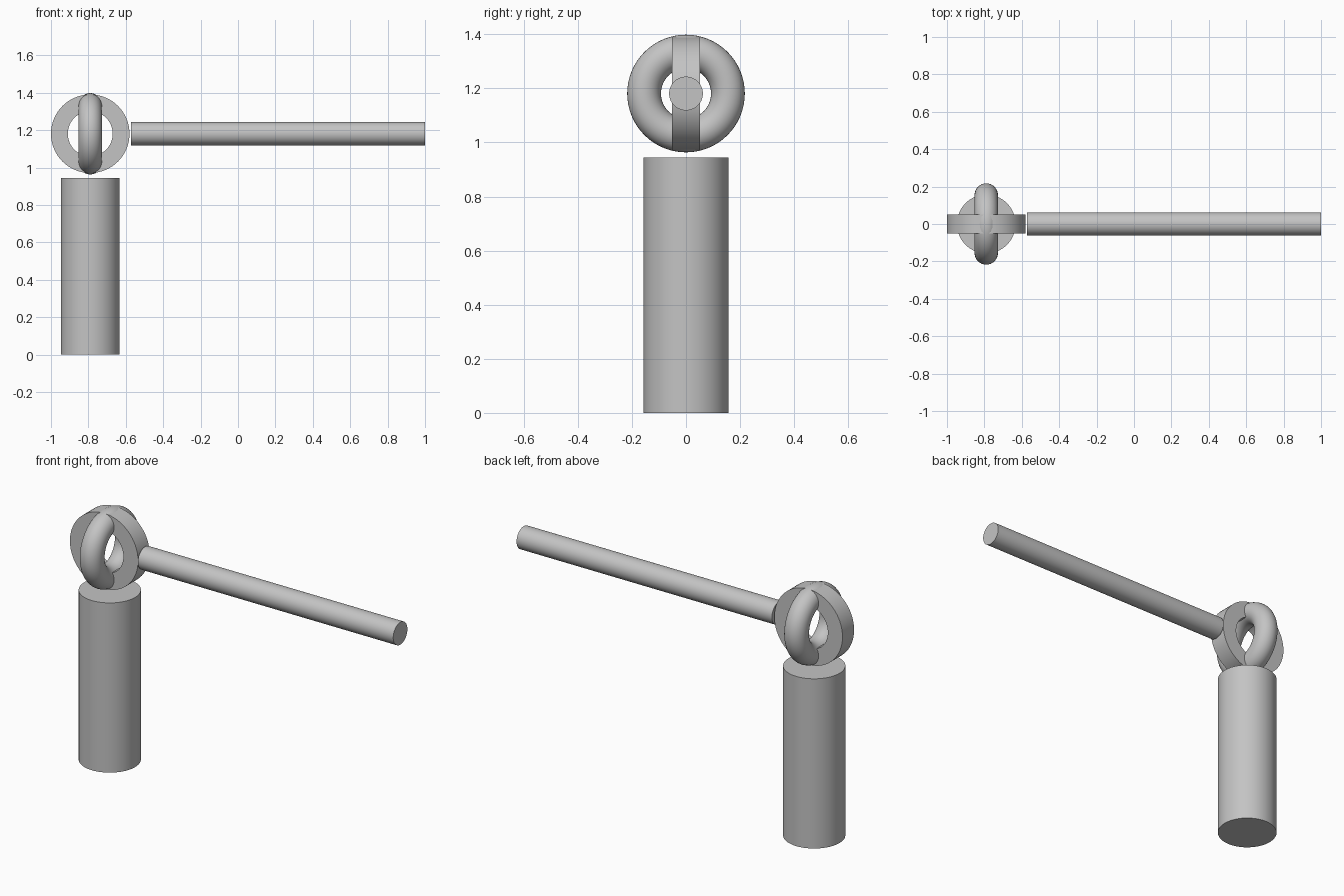
import bpy, math
from math import pi

cube = bpy.data.objects.get("Cube")
if cube:
    bpy.data.objects.remove(cube, do_unlink=True)

# Single plain grey
GREY = (0.55, 0.55, 0.55, 1)
mat = bpy.data.materials.new("plain grey")
mat.use_nodes = True
mat.diffuse_color = GREY
mat.node_tree.nodes["Principled BSDF"].inputs["Base Color"].default_value = GREY

HUB_X, HUB_Z = -0.79, 1.181


def finish(name):
    ob = bpy.context.object
    ob.name = name
    ob.data.materials.append(mat)
    bpy.ops.object.shade_smooth_by_angle(angle=math.radians(35))
    return ob


def cylinder(name, radius, depth, location, rotation=(0, 0, 0)):
    bpy.ops.mesh.primitive_cylinder_add(vertices=64, radius=radius, depth=depth,
                                        location=location, rotation=rotation)
    return finish(name)


# Upright post and horizontal rod
cylinder("post", 0.157, 0.945, (HUB_X, 0, 0.4725))
cylinder("rod", 0.0625, 1.573, (0.2135, 0, HUB_Z), (0, pi / 2, 0))

# Round ring, standing across the rod
bpy.ops.mesh.primitive_torus_add(major_radius=0.155, minor_radius=0.0625,
                                 major_segments=64, minor_segments=32,
                                 location=(HUB_X, 0, HUB_Z), rotation=(0, pi / 2, 0))
finish("round_ring")

# Flat ring, lathed from a rectangular section
INNER, OUTER, HALF = 0.12, 0.21, 0.051
SIDES = 64
section = [(INNER, -HALF), (OUTER, -HALF), (OUTER, HALF), (INNER, HALF)]
verts, faces = [], []
for i in range(SIDES):
    a = 2 * pi * i / SIDES
    verts += [(r * math.cos(a), y, r * math.sin(a)) for r, y in section]
    n = (i + 1) % SIDES
    for k in range(4):
        m = (k + 1) % 4
        faces.append((i * 4 + k, n * 4 + k, n * 4 + m, i * 4 + m))
mesh = bpy.data.meshes.new("flat_ring")
mesh.from_pydata(verts, [], faces)
ring = bpy.data.objects.new("flat_ring", mesh)
ring.location = (HUB_X, 0, HUB_Z)
bpy.context.collection.objects.link(ring)
bpy.ops.object.select_all(action="DESELECT")
ring.select_set(True)
bpy.context.view_layer.objects.active = ring
bpy.ops.object.mode_set(mode="EDIT")
bpy.ops.mesh.select_all(action="SELECT")
bpy.ops.mesh.normals_make_consistent(inside=False)
bpy.ops.object.mode_set(mode="OBJECT")
finish("flat_ring")
